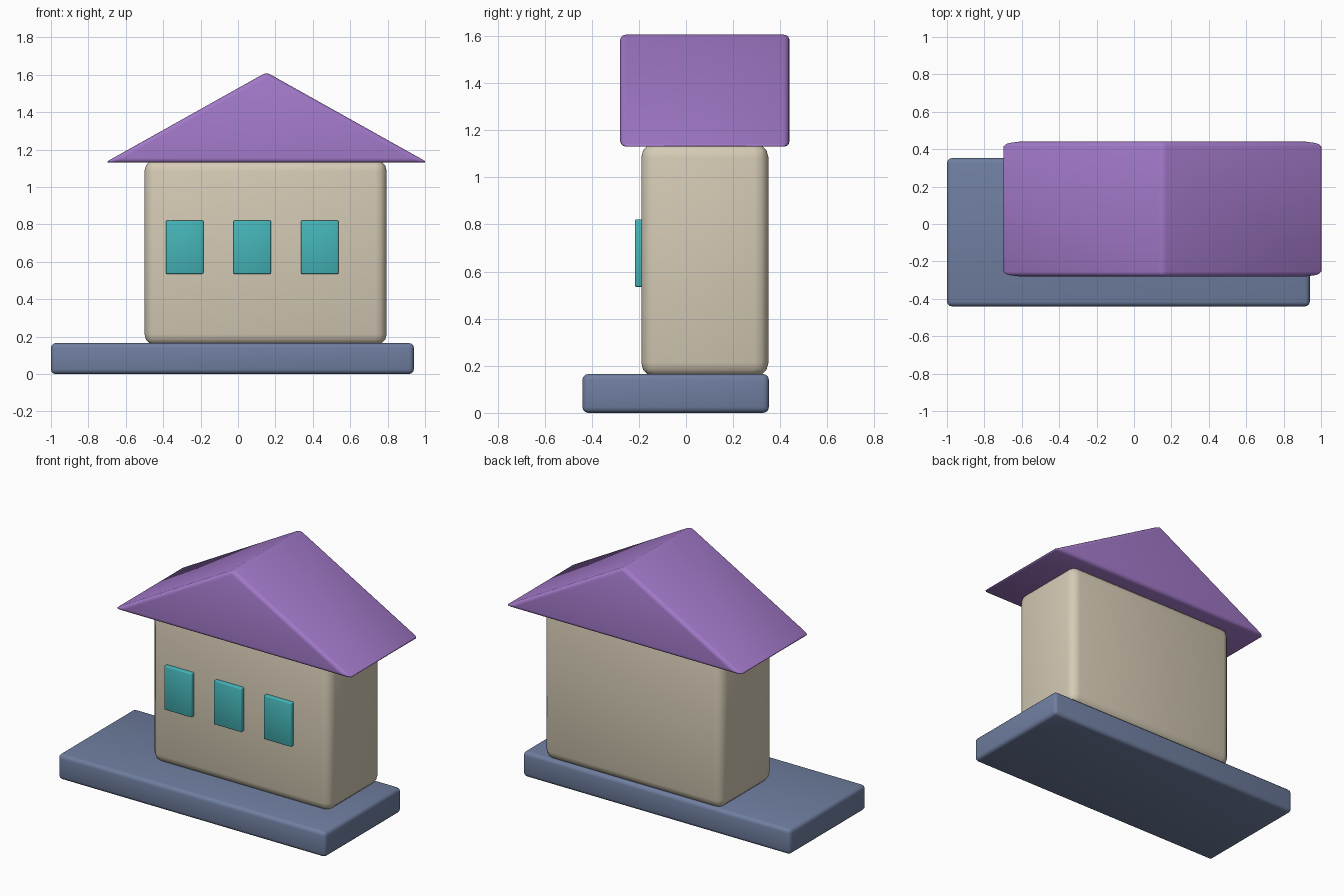
import bpy
import bmesh

cube = bpy.data.objects.get("Cube")
if cube:
    bpy.data.objects.remove(cube, do_unlink=True)


def material(name, color):
    mat = bpy.data.materials.new(name)
    mat.use_nodes = True
    mat.diffuse_color = (*color, 1)
    mat.node_tree.nodes["Principled BSDF"].inputs["Base Color"].default_value = (*color, 1)
    return mat


purple = material("purple", (0.36, 0.19, 0.58))
cream = material("cream", (0.66, 0.59, 0.46))
slate = material("slate blue", (0.16, 0.21, 0.35))
teal = material("teal", (0.06, 0.46, 0.48))


def extrude_profile(name, profile, y0, y1, mat, bevel, segments=3):
    """Extrude an x-z outline along y, then round its edges."""
    bm = bmesh.new()
    face = bm.faces.new([bm.verts.new((x, y0, z)) for x, z in profile])
    ext = bmesh.ops.extrude_face_region(bm, geom=[face])
    moved = [g for g in ext["geom"] if isinstance(g, bmesh.types.BMVert)]
    bmesh.ops.translate(bm, verts=moved, vec=(0, y1 - y0, 0))
    bmesh.ops.recalc_face_normals(bm, faces=bm.faces)
    mesh = bpy.data.meshes.new(name)
    bm.to_mesh(mesh)
    bm.free()
    mesh.materials.append(mat)
    mesh.shade_smooth()
    obj = bpy.data.objects.new(name, mesh)
    bpy.context.collection.objects.link(obj)
    mod = obj.modifiers.new("rounded_edges", "BEVEL")
    mod.width = bevel
    mod.segments = segments
    return obj


def box(name, x0, x1, y0, y1, z0, z1, mat, bevel, segments=3):
    outline = [(x0, z0), (x1, z0), (x1, z1), (x0, z1)]
    return extrude_profile(name, outline, y0, y1, mat, bevel, segments)


# Foundation slab and house walls
box("foundation", -1, 0.94, -0.44, 0.352, 0, 0.165, slate, 0.025)
box("walls", -0.5, 0.795, -0.19, 0.35, 0.153, 1.145, cream, 0.06)

# Gabled roof
extrude_profile("roof", [(-0.712, 1.13), (1.016, 1.13), (0.152, 1.613)],
                -0.28, 0.44, purple, 0.025)

# Row of front windows
for i, side in enumerate(("right", "middle", "left")):
    x = -0.285 + i * 0.361
    box("window_" + side, x - 0.1, x + 0.1, -0.217, -0.17, 0.535, 0.822, teal, 0.006, 2)
